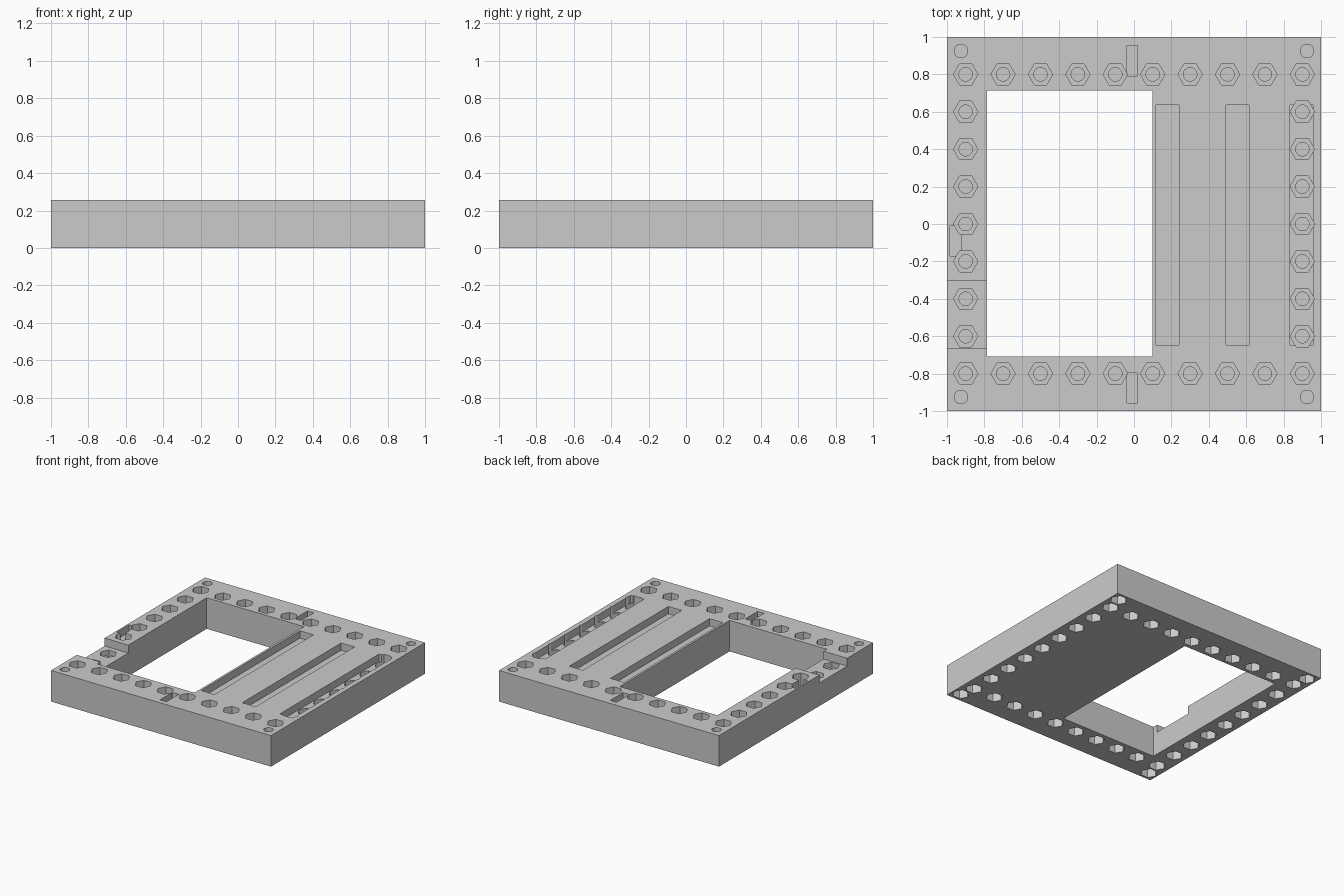
import bpy, bmesh, math
from mathutils import Matrix, Vector

cube = bpy.data.objects.get("Cube")
if cube:
    bpy.data.objects.remove(cube, do_unlink=True)

HEIGHT = 0.255
ABOVE, BELOW = HEIGHT + 0.1, -0.1

grey = bpy.data.materials.new("plain grey")
grey.use_nodes = True
colour = (0.6, 0.6, 0.6, 1)
grey.diffuse_color = colour
grey.node_tree.nodes["Principled BSDF"].inputs["Base Color"].default_value = colour


def add_box(bm, x0, x1, y0, y1, z0, z1):
    size = Vector((x1 - x0, y1 - y0, z1 - z0))
    centre = Vector((x0 + x1, y0 + y1, z0 + z1)) / 2
    bmesh.ops.create_cube(bm, size=1, matrix=Matrix.Translation(centre) @ Matrix.Diagonal(size).to_4x4())


def add_prism(bm, x, y, z0, z1, radius, sides):
    # the rotation puts a corner of the hexagon on the x axis
    spin = Matrix.Rotation(math.pi / 2, 4, "Z")
    bmesh.ops.create_cone(bm, cap_ends=True, segments=sides, radius1=radius, radius2=radius,
                          depth=z1 - z0, matrix=Matrix.Translation((x, y, (z0 + z1) / 2)) @ spin)


def finish(bm, name):
    mesh = bpy.data.meshes.new(name)
    bmesh.ops.recalc_face_normals(bm, faces=bm.faces)
    bm.to_mesh(mesh)
    bm.free()
    mesh.materials.append(grey)
    obj = bpy.data.objects.new(name, mesh)
    bpy.context.collection.objects.link(obj)
    return obj


# Base plate
bm = bmesh.new()
add_box(bm, -1, 1, -1, 1, 0, HEIGHT)
plate = finish(bm, "base_plate")


def cut(bm, name):
    cutter = finish(bm, name)
    cutter.hide_render = True
    mod = plate.modifiers.new(name, "BOOLEAN")
    mod.operation = "DIFFERENCE"
    mod.solver = "EXACT"
    mod.object = cutter
    bpy.context.view_layer.objects.active = plate
    bpy.ops.object.modifier_apply(modifier=name)
    bpy.data.objects.remove(cutter, do_unlink=True)


# Positions of the bolt holes around the border and in the corners
bolts = [(-0.9 + 0.2 * i, y) for i in range(10) for y in (-0.8, 0.8)]
bolts += [(x, -0.6 + 0.2 * i) for i in range(7) for x in (-0.9, 0.9)]
corners = [(x, y) for x in (-0.925, 0.925) for y in (-0.925, 0.925)]

# Large window through the plate
bm = bmesh.new()
add_box(bm, -0.785, 0.1, -0.708, 0.715, BELOW, ABOVE)
cut(bm, "window_cutter")

# Long grooves, short key slots and the notch in the side rail
bm = bmesh.new()
for x in (0.118, 0.492, 0.835):
    add_box(bm, x, x + 0.122, -0.648, 0.637, 0.195, ABOVE)
add_box(bm, -0.038, 0.02, 0.79, 0.955, 0.195, ABOVE)
add_box(bm, -0.038, 0.02, -0.958, -0.797, 0.195, ABOVE)
add_box(bm, -0.985, -0.925, -0.17, -0.01, 0.195, ABOVE)
add_box(bm, -1.1, -0.7, -0.665, -0.303, 0.19, ABOVE)
cut(bm, "groove_cutter")

# Hexagonal pockets in the top
bm = bmesh.new()
for x, y in bolts:
    add_prism(bm, x, y, 0.15, ABOVE, 0.065, 6)
cut(bm, "top_pocket_cutter")

# Round blind holes under the pockets and in the corners
bm = bmesh.new()
for x, y in bolts + corners:
    add_prism(bm, x, y, 0.1, ABOVE, 0.036, 32)
cut(bm, "round_hole_cutter")

# Hexagonal nut pockets in the underside
bm = bmesh.new()
for x, y in bolts + corners:
    add_prism(bm, x, y, BELOW, 0.08, 0.065, 6)
cut(bm, "bottom_pocket_cutter")

# Smooth only the round walls
plate.select_set(True)
bpy.context.view_layer.objects.active = plate
bpy.ops.object.shade_smooth_by_angle(angle=math.radians(30))
